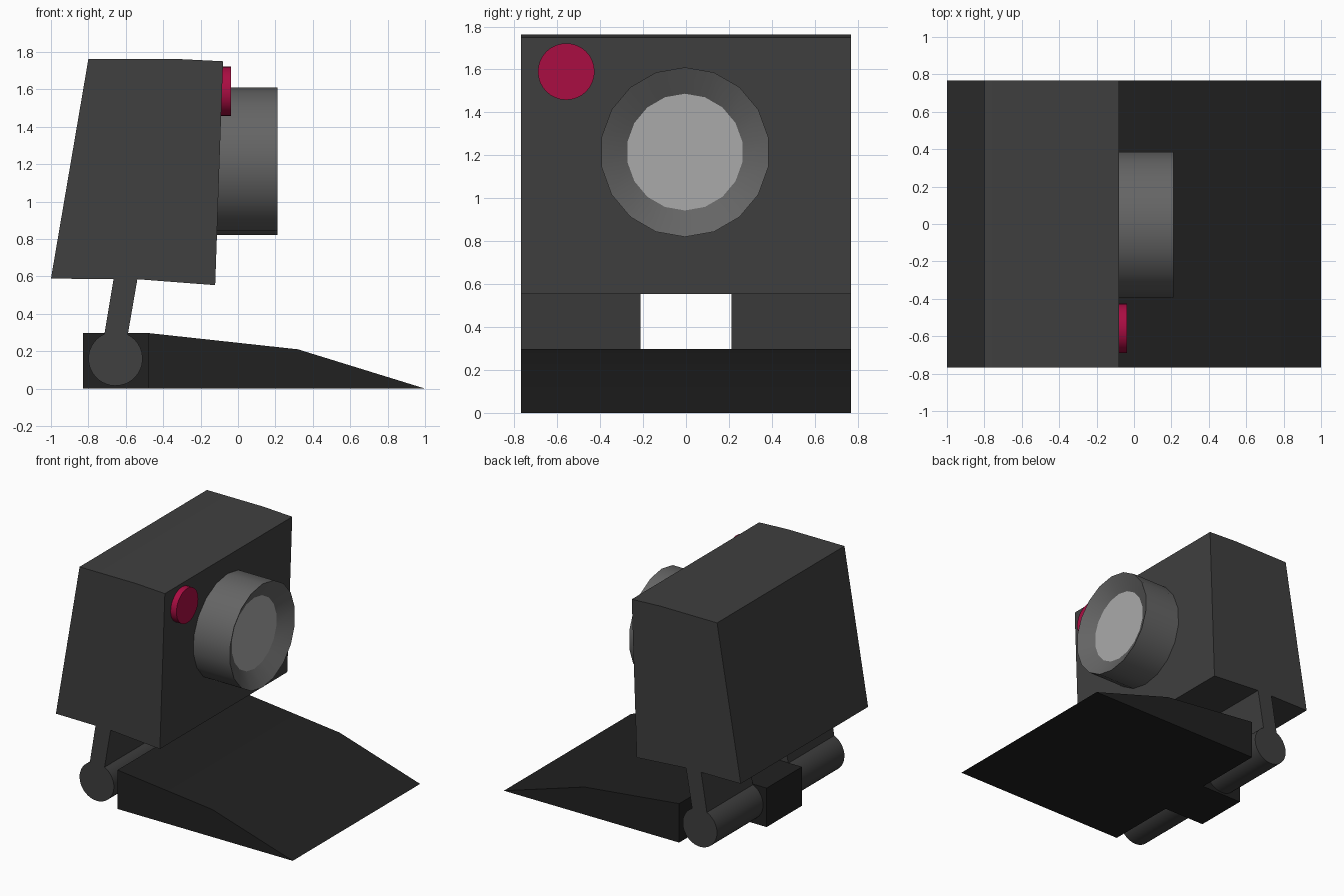
import bpy, bmesh
from math import sin, cos, pi, radians

if "Cube" in bpy.data.objects:
    bpy.data.objects.remove(bpy.data.objects["Cube"])


def material(name, rgb):
    m = bpy.data.materials.new(name)
    m.diffuse_color = (*rgb, 1)
    m.use_nodes = True
    m.node_tree.nodes["Principled BSDF"].inputs["Base Color"].default_value = m.diffuse_color
    return m


charcoal = material("charcoal", (0.05, 0.05, 0.05))
black = material("black", (0.015, 0.015, 0.015))
mid_grey = material("mid_grey", (0.13, 0.13, 0.13))
glass_grey = material("glass_grey", (0.4, 0.4, 0.4))
crimson = material("crimson", (0.4, 0.004, 0.055))


def finish(bm, name, mat):
    bmesh.ops.recalc_face_normals(bm, faces=bm.faces)
    me = bpy.data.meshes.new(name)
    bm.to_mesh(me)
    bm.free()
    ob = bpy.data.objects.new(name, me)
    bpy.context.collection.objects.link(ob)
    me.materials.append(mat)
    bpy.ops.object.select_all(action='DESELECT')
    ob.select_set(True)
    bpy.context.view_layer.objects.active = ob
    bpy.ops.object.shade_smooth_by_angle(angle=radians(25))
    return ob


def extrude_profile(name, xz, y0, y1, mat):
    """Side profile in x/z, swept from y0 to y1."""
    bm = bmesh.new()
    face = bm.faces.new([bm.verts.new((x, y0, z)) for x, z in xz])
    out = bmesh.ops.extrude_face_region(bm, geom=[face])
    moved = [v for v in out["geom"] if isinstance(v, bmesh.types.BMVert)]
    bmesh.ops.translate(bm, verts=moved, vec=(0, y1 - y0, 0))
    return finish(bm, name, mat)


def turned(name, xr, cy, cz, sides, mat, caps=(True, True)):
    """Rings of (x, radius) around an axis parallel to x."""
    bm = bmesh.new()
    rings = [[bm.verts.new((x, cy + r * sin(2 * pi * i / sides),
                            cz + r * cos(2 * pi * i / sides)))
              for i in range(sides)] for x, r in xr]
    for a, b in zip(rings, rings[1:]):
        for i in range(sides):
            j = (i + 1) % sides
            bm.faces.new((a[i], a[j], b[j], b[i]))
    if caps[0]:
        bm.faces.new(rings[0])
    if caps[1]:
        bm.faces.new(rings[-1])
    return finish(bm, name, mat)


W = 0.768   # half width of the whole model
GAP = 0.213  # half width of the centre tongue

# Wedge-shaped foot and the tongue between the hinge knuckles
extrude_profile("foot", [(-0.48, 0), (-0.48, 0.297), (0.32, 0.21), (1.0, 0)],
                -W, W, black)
extrude_profile("hinge_tongue", [(-0.83, 0), (-0.83, 0.297), (-0.48, 0.297),
                                 (-0.48, 0)], -GAP, GAP, black)

# Tilted camera body
extrude_profile("body", [(-1.0, 0.588), (-0.8, 1.762), (-0.32, 1.762),
                         (-0.08, 1.75), (-0.122, 0.553), (-0.54, 0.585)],
                -W, W, charcoal)

# Hinge arms: neck running into a round knuckle, one on each side
a0, a1, n = radians(63), radians(114 - 360), 32
knuckle = [(-0.655 + 0.145 * cos(a0 + (a1 - a0) * i / n),
            0.16 + 0.145 * sin(a0 + (a1 - a0) * i / n)) for i in range(n + 1)]
arm = knuckle + [(-0.665, 0.588), (-0.538, 0.585)]
for side, label in ((-1, "front"), (1, "back")):
    extrude_profile("hinge_arm_" + label, arm, side * GAP, side * W, charcoal)

# Lens barrel with a conical recess, glass at its bottom
turned("lens_barrel", [(-0.12, 0.395), (0.21, 0.395), (0.14, 0.272)],
       -0.005, 1.215, 18, mid_grey, (True, False))
turned("lens_glass", [(0.13, 0.272), (0.14, 0.272)], -0.005, 1.215, 18, glass_grey)

# Red button
turned("button", [(-0.12, 0.132), (-0.037, 0.132)], -0.558, 1.59, 32, crimson)
